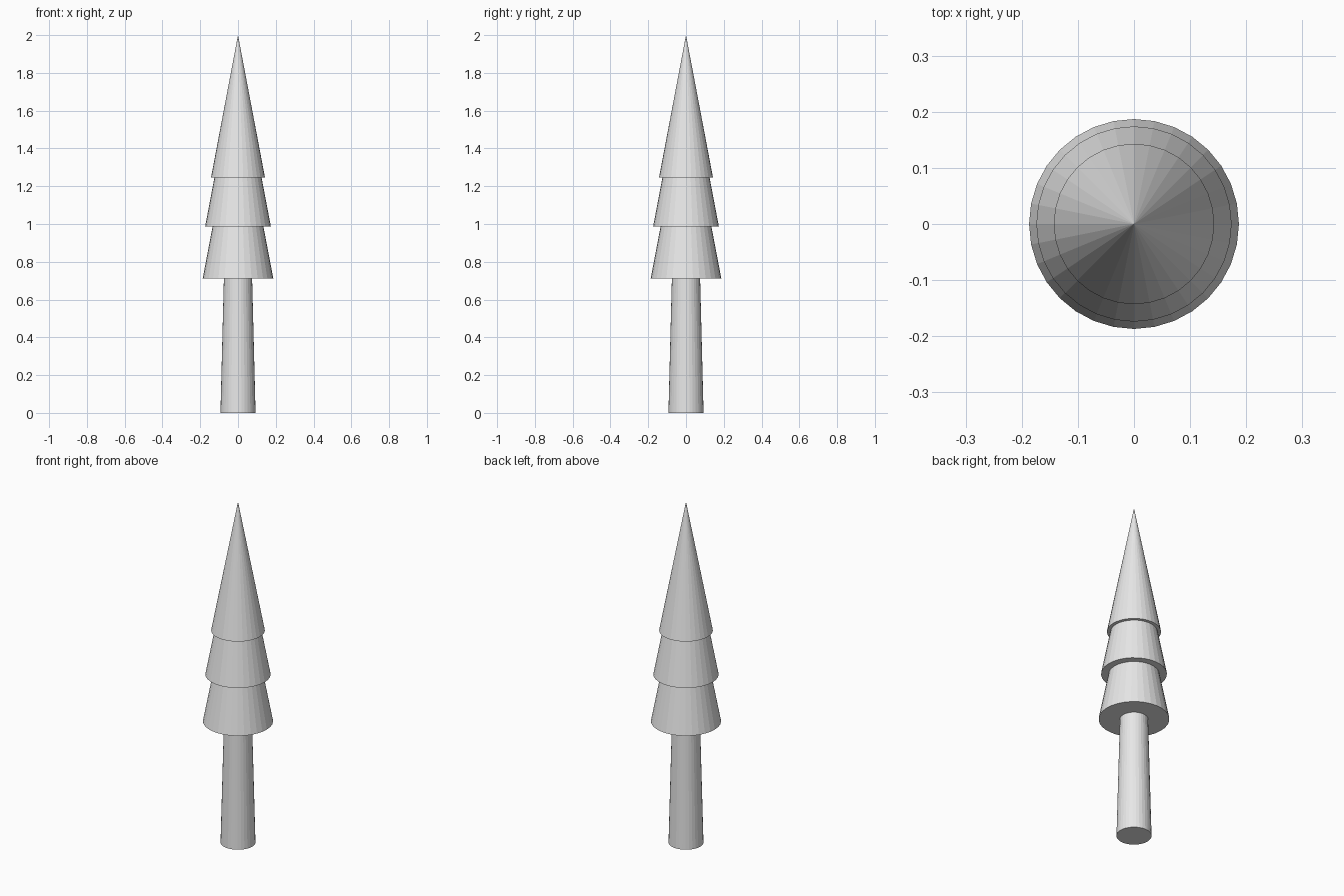
import bpy

cube = bpy.data.objects.get("Cube")
if cube:
    bpy.data.objects.remove(cube, do_unlink=True)

# One plain grey for the whole tree
grey = bpy.data.materials.new("light_grey")
grey.use_nodes = True
colour = (0.8, 0.8, 0.8, 1)
grey.diffuse_color = colour
grey.node_tree.nodes["Principled BSDF"].inputs["Base Color"].default_value = colour


def tapered(name, r_bottom, r_top, z_bottom, z_top):
    """Closed, flat-shaded cone or tapered cylinder standing between two heights."""
    bpy.ops.mesh.primitive_cone_add(
        vertices=32, radius1=r_bottom, radius2=r_top, depth=z_top - z_bottom,
        location=(0, 0, (z_bottom + z_top) / 2))
    obj = bpy.context.object
    obj.name = name
    obj.data.materials.append(grey)
    return obj


# Trunk, narrowing upwards
tapered("trunk", 0.093, 0.074, 0, 0.74)

# Three nested foliage cones
tapered("lower_foliage", 0.187, 0, 0.712, 1.69)
tapered("middle_foliage", 0.174, 0, 0.987, 1.9)
tapered("top_foliage", 0.143, 0, 1.245, 2)
